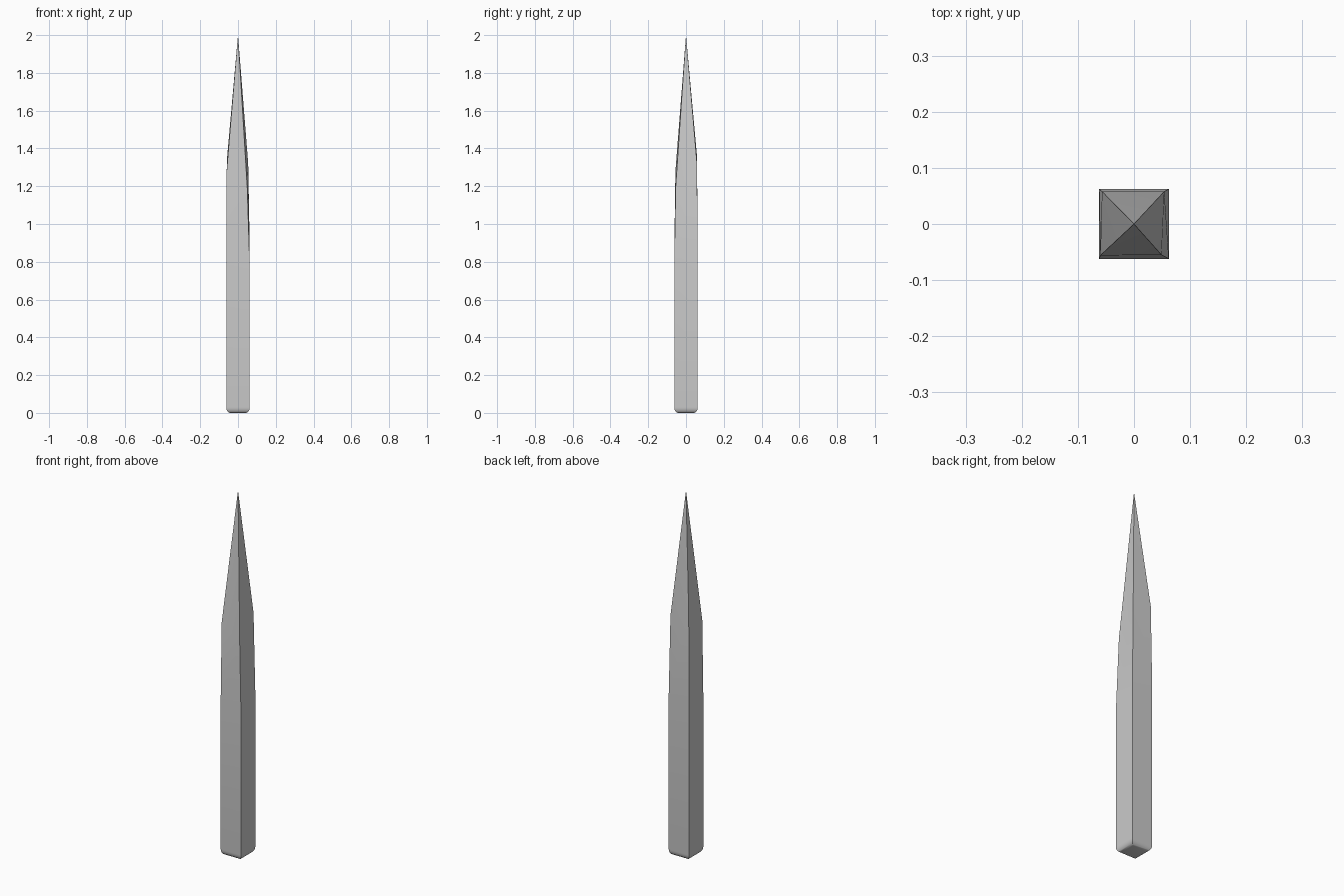
import bpy, bmesh, math

if "Cube" in bpy.data.objects:
    bpy.data.objects.remove(bpy.data.objects["Cube"])

H = 0.062                                     # half width of the square shaft
SIGNS = [(-1, -1), (1, -1), (1, 1), (-1, 1)]  # corners, counter-clockwise

bm = bmesh.new()


def square(half, z):
    return [bm.verts.new((sx * half, sy * half, z)) for sx, sy in SIGNS]


# Rounded butt end
rings = []
for i in range(6):
    a = math.radians(90 * i / 5)
    rings.append(square(H - 0.02 * (1 - math.sin(a)), 0.03 * (1 - math.cos(a))))

# Uneven hand-cut start of the taper, then the shoulder of the point
rings.append([bm.verts.new((sx * H, sy * H, z))
              for (sx, sy), z in zip(SIGNS, (0.86, 0.78, 0.88, 0.92))])
shoulder = [(-0.060, -0.056, 1.28), (0.049, -0.055, 1.19),
            (0.054, 0.058, 1.32), (-0.057, 0.058, 1.36)]
rings.append([bm.verts.new(p) for p in shoulder])

# Skin the rings, close the bottom and draw the sides to the tip
bm.faces.new(rings[0][::-1])
for low, high in zip(rings, rings[1:]):
    for i in range(4):
        j = (i + 1) % 4
        bm.faces.new((low[i], low[j], high[j], high[i]))
tip = bm.verts.new((0, 0, 2))
for i in range(4):
    bm.faces.new((rings[-1][i], rings[-1][(i + 1) % 4], tip))
bmesh.ops.recalc_face_normals(bm, faces=bm.faces)

mesh = bpy.data.meshes.new("wooden_stake")
bm.to_mesh(mesh)
bm.free()
stake = bpy.data.objects.new("wooden_stake", mesh)
bpy.context.collection.objects.link(stake)
bpy.context.view_layer.objects.active = stake
stake.select_set(True)
bpy.ops.object.shade_smooth_by_angle(angle=math.radians(30))
